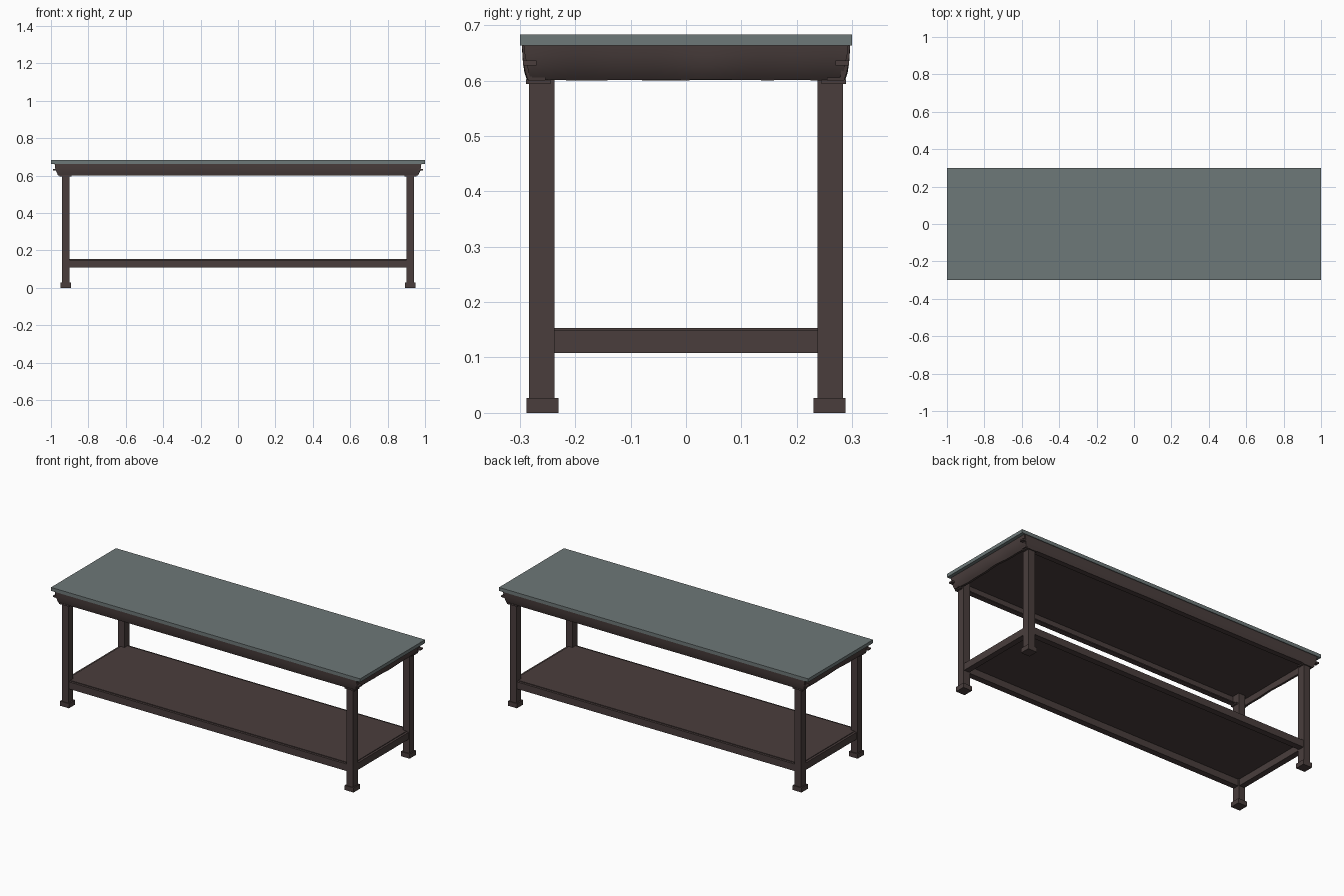
import bpy, bmesh, math

if "Cube" in bpy.data.objects:
    bpy.data.objects.remove(bpy.data.objects["Cube"])


def material(name, rgb):
    m = bpy.data.materials.new(name)
    m.diffuse_color = (*rgb, 1)
    m.use_nodes = True
    m.node_tree.nodes["Principled BSDF"].inputs["Base Color"].default_value = m.diffuse_color
    return m


slate = material("slate grey top", (0.155, 0.188, 0.188))
brown = material("dark brown frame", (0.068, 0.048, 0.046))


def finish(name, bm, mat):
    bmesh.ops.recalc_face_normals(bm, faces=bm.faces)
    me = bpy.data.meshes.new(name)
    bm.to_mesh(me)
    bm.free()
    me.materials.append(mat)
    ob = bpy.data.objects.new(name, me)
    bpy.context.collection.objects.link(ob)
    return ob


def box(name, x, y, z, mat):
    """Box from (min, max) ranges on each axis."""
    bm = bmesh.new()
    bmesh.ops.create_cube(bm, size=1)
    for v in bm.verts:
        for i, (a, b) in enumerate((x, y, z)):
            v.co[i] = (a + b) / 2 + v.co[i] * (b - a)
    return finish(name, bm, mat)


# Table top and the brown panel under it
box("table_top", (-1, 1), (-0.3, 0.3), (0.663, 0.683), slate)
box("top_underside", (-0.97, 0.97), (-0.285, 0.285), (0.655, 0.6635), brown)


# Slightly dented sheet skirt: a section swept along one side of the table
def skirt(name, section, half_len, along_x, sign, dent):
    bm = bmesh.new()
    steps = 40
    rings = []
    for i in range(steps + 1):
        t = i / steps * 2 - 1
        ring = []
        for out, z in section:
            low = max(0.0, (0.655 - z) / 0.055)
            wave = dent * low * (math.sin(5 * t + sign) + 0.5 * math.sin(11 * t))
            o = sign * (out + wave)
            p = t * (half_len - 0.012 * low)
            zz = z + 0.25 * wave
            ring.append(bm.verts.new((p, o, zz) if along_x else (o, p, zz)))
        rings.append(ring)
    n = len(section)
    for a, b in zip(rings, rings[1:]):
        for k in range(n):
            bm.faces.new((a[k], a[(k + 1) % n], b[(k + 1) % n], b[k]))
    bm.faces.new(rings[0])
    bm.faces.new(rings[-1][::-1])
    ob = finish(name, bm, brown)
    bpy.context.view_layer.objects.active = ob
    ob.select_set(True)
    bpy.ops.object.shade_smooth_by_angle(angle=math.radians(30))
    ob.select_set(False)


long_section = [(0.296, 0.6635), (0.295, 0.64), (0.291, 0.615), (0.286, 0.6),
                (0.255, 0.6), (0.255, 0.606), (0.279, 0.606), (0.284, 0.64),
                (0.285, 0.6635)]
end_section = [(0.98, 0.6635), (0.978, 0.645), (0.972, 0.625), (0.964, 0.61),
               (0.957, 0.601), (0.945, 0.601), (0.952, 0.612),
               (0.962, 0.63), (0.966, 0.6635)]
for side, s in (("front", -1), ("back", 1)):
    skirt(side + "_skirt", long_section, 0.975, True, s, 0.001)
for side, s in (("left", -1), ("right", 1)):
    skirt(side + "_skirt", end_section, 0.293, False, s, 0.003)

# Legs, feet, corner plates and bent skirt tabs
for sx, xn in ((-1, "left"), (1, "right")):
    for sy, yn in ((-1, "front"), (1, "back")):
        def rng(s, a, b):
            return tuple(sorted((s * a, s * b)))
        tag = yn + "_" + xn
        box(tag + "_leg", rng(sx, 0.9, 0.942), rng(sy, 0.237, 0.283), (0.02, 0.656), brown)
        box(tag + "_foot", rng(sx, 0.892, 0.949), rng(sy, 0.23, 0.288), (0, 0.027), brown)
        box(tag + "_corner_plate", rng(sx, 0.89, 0.955), rng(sy, 0.245, 0.289),
            (0.594, 0.602), brown)
        box(tag + "_bent_tab", rng(sx, 0.965, 0.99), rng(sy, 0.27, 0.294),
            (0.627, 0.636), brown)

# Lower shelf: panel on four rails between the legs
box("shelf_panel", (-0.925, 0.925), (-0.265, 0.265), (0.147, 0.153), brown)
for side, s in (("front", -1), ("back", 1)):
    box(side + "_shelf_rail", (-0.9, 0.9), tuple(sorted((s * 0.242, s * 0.278))),
        (0.108, 0.149), brown)
for side, s in (("left", -1), ("right", 1)):
    box(side + "_shelf_rail", tuple(sorted((s * 0.904, s * 0.938))), (-0.237, 0.237),
        (0.108, 0.149), brown)
